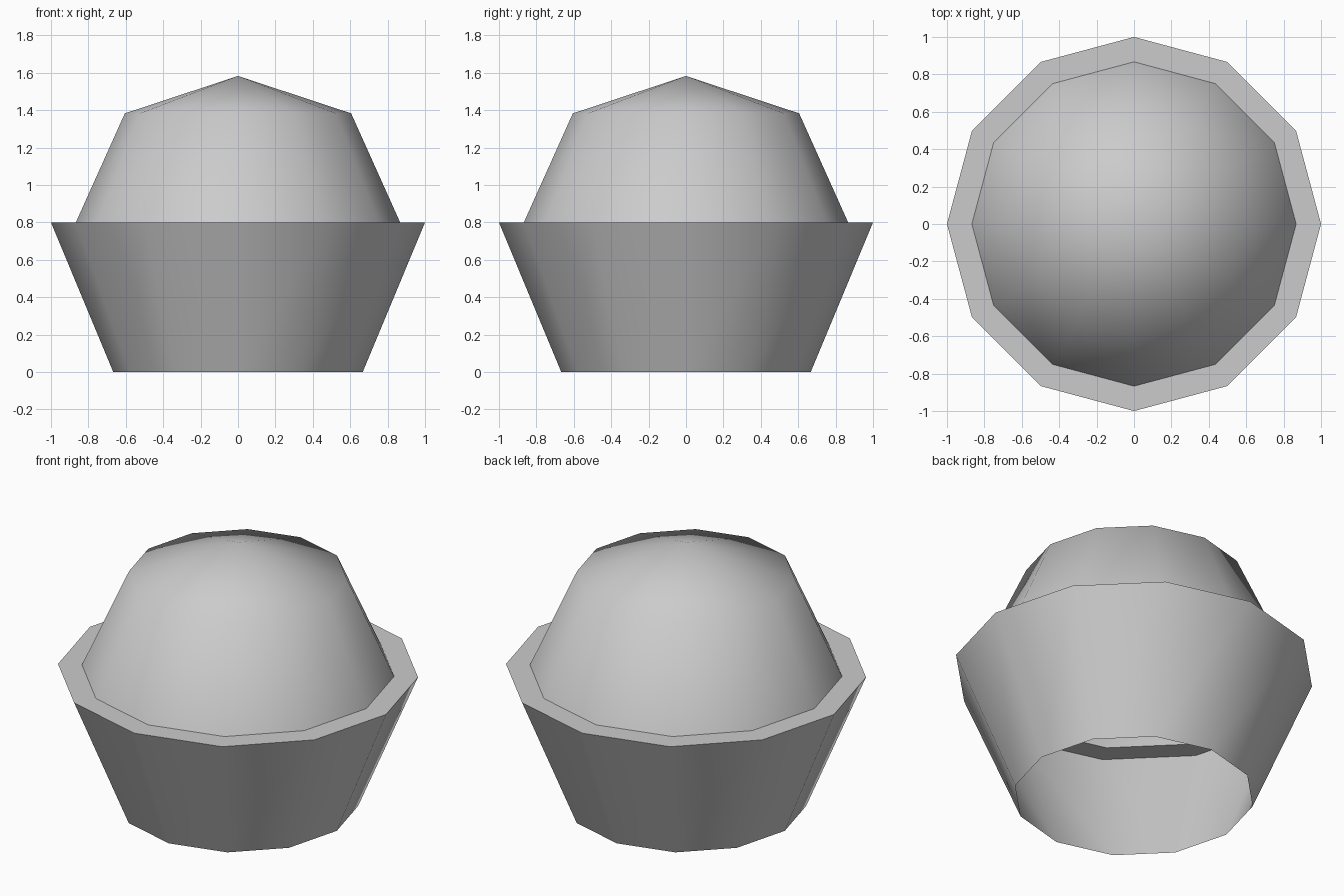
import bpy, bmesh
from math import pi

cube = bpy.data.objects.get("Cube")
if cube:
    bpy.data.objects.remove(cube, do_unlink=True)

SIDES = 12
RIM_Z, RIM_R, DOME_R = 0.8, 1.0, 0.867

# Single grey material
grey = bpy.data.materials.new("light_grey")
grey.use_nodes = True
colour = (0.6, 0.6, 0.6, 1)
grey.diffuse_color = colour
grey.node_tree.nodes["Principled BSDF"].inputs["Base Color"].default_value = colour


def lathe(name, profile, smooth=True):
    """Spin a (radius, height) profile around z into an open shell."""
    bm = bmesh.new()
    verts = [bm.verts.new((r, 0, z)) for r, z in profile]
    edges = [bm.edges.new(pair) for pair in zip(verts, verts[1:])]
    bmesh.ops.spin(bm, geom=verts + edges, cent=(0, 0, 0), axis=(0, 0, 1),
                   angle=2 * pi, steps=SIDES, use_duplicate=False)
    bmesh.ops.remove_doubles(bm, verts=bm.verts, dist=0.001)
    bmesh.ops.recalc_face_normals(bm, faces=bm.faces)
    # Keep every shell facing outwards or upwards
    if sum(f.normal.dot(f.calc_center_median()) for f in bm.faces) < 0:
        bmesh.ops.reverse_faces(bm, faces=bm.faces)
    for face in bm.faces:
        face.smooth = smooth
    mesh = bpy.data.meshes.new(name)
    bm.to_mesh(mesh)
    bm.free()
    mesh.materials.append(grey)
    obj = bpy.data.objects.new(name, mesh)
    bpy.context.collection.objects.link(obj)
    return obj


# Flared cup, open underneath
lathe("cup_wall", [(0.667, 0), (RIM_R, RIM_Z)])
# Flat ledge between the cup and the dome
lathe("rim_ledge", [(RIM_R, RIM_Z), (DOME_R, RIM_Z)], smooth=False)
# Faceted-outline dome with a pointed cap
lathe("dome_top", [(DOME_R, RIM_Z), (0.605, 1.383), (0, 1.583)])
